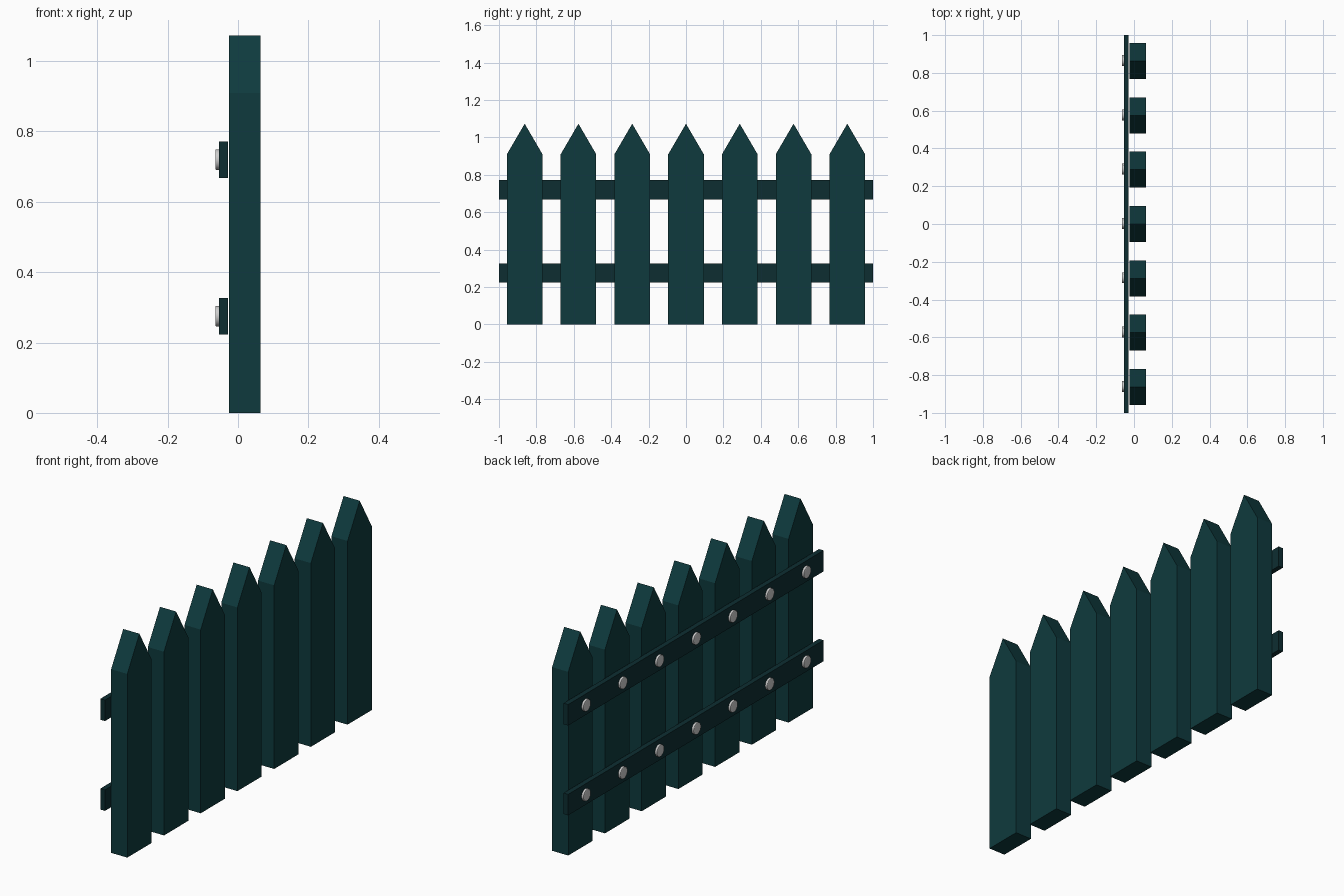
import bpy, bmesh, math
from mathutils import Matrix

if "Cube" in bpy.data.objects:
    bpy.data.objects.remove(bpy.data.objects["Cube"])


def material(name, rgb):
    m = bpy.data.materials.new(name)
    m.diffuse_color = (*rgb, 1)
    m.use_nodes = True
    m.node_tree.nodes["Principled BSDF"].inputs["Base Color"].default_value = m.diffuse_color
    return m


def finish(name, bm, mat=None):
    bmesh.ops.recalc_face_normals(bm, faces=bm.faces)
    mesh = bpy.data.meshes.new(name)
    bm.to_mesh(mesh)
    bm.free()
    if mat:
        mesh.materials.append(mat)
    ob = bpy.data.objects.new(name, mesh)
    bpy.context.collection.objects.link(ob)
    return ob


def extruded(name, profile, x0, x1, mat):
    """Extrude a (y, z) profile along x."""
    bm = bmesh.new()
    face = bm.faces.new([bm.verts.new((x0, y, z)) for y, z in profile])
    ext = bmesh.ops.extrude_face_region(bm, geom=[face], use_keep_orig=True)
    verts = [v for v in ext["geom"] if isinstance(v, bmesh.types.BMVert)]
    bmesh.ops.translate(bm, vec=(x1 - x0, 0, 0), verts=verts)
    return finish(name, bm, mat)


def bolt(name, y, z):
    """Round bolt head lying along x, with a softened outer rim."""
    bm = bmesh.new()
    turn = Matrix.Translation((-0.0585, y, z)) @ Matrix.Rotation(-math.pi / 2, 4, "Y")
    bmesh.ops.create_cone(bm, cap_ends=True, segments=32, radius1=0.029,
                          radius2=0.029, depth=0.012, matrix=turn)
    rim = [e for e in bm.edges if all(v.co.x < -0.06 for v in e.verts)]
    bmesh.ops.bevel(bm, geom=rim, offset=0.002, segments=2, profile=0.5,
                    affect="EDGES")
    ob = finish(name, bm)
    bpy.ops.object.select_all(action="DESELECT")
    bpy.context.view_layer.objects.active = ob
    ob.select_set(True)
    bpy.ops.object.shade_smooth_by_angle(angle=math.radians(50))


picket_paint = material("picket_paint", (0.0045, 0.042, 0.047))
rail_paint = material("rail_paint", (0.004, 0.027, 0.031))
rail_heights = (0.275, 0.72)

# Horizontal rails
for z in rail_heights:
    extruded("rail", [(-1, z - 0.052), (1, z - 0.052), (1, z + 0.052), (-1, z + 0.052)],
             -0.054, -0.029, rail_paint)

# Pointed pickets, each with a bolt at both rails
w = 0.095
for i in range(7):
    y = (i - 3) * 0.2875
    extruded("picket", [(y - w, 0), (y + w, 0), (y + w, 0.91), (y, 1.073), (y - w, 0.91)],
             -0.025, 0.0635, picket_paint)
    for z in rail_heights:
        bolt("bolt", y + 0.003, z)
